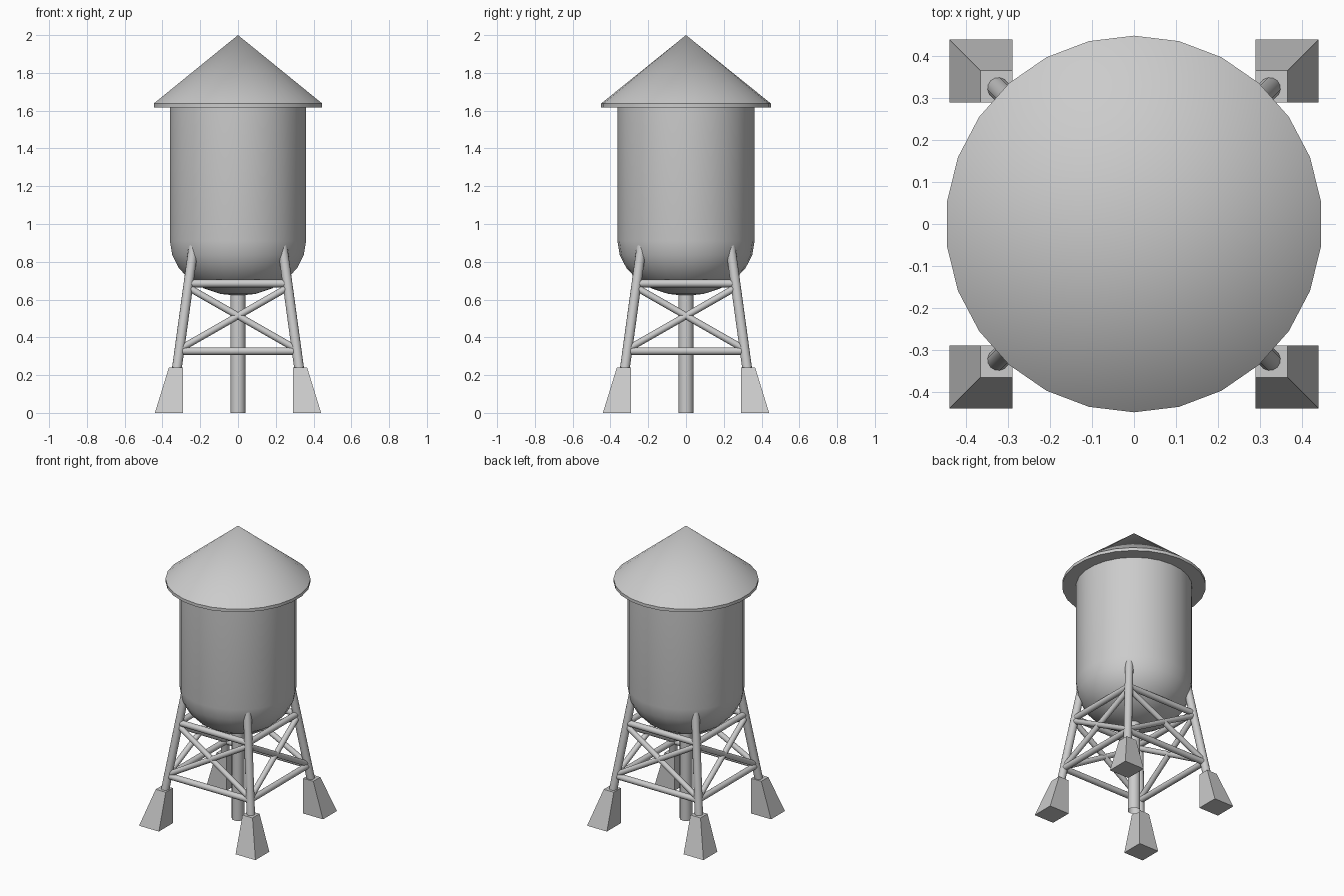
import bpy, bmesh, math
from mathutils import Vector

if "Cube" in bpy.data.objects:
    bpy.data.objects.remove(bpy.data.objects["Cube"])

SIDES = 26


def finish(name, bm, smooth=True):
    bmesh.ops.recalc_face_normals(bm, faces=bm.faces[:])
    me = bpy.data.meshes.new(name)
    bm.to_mesh(me)
    bm.free()
    ob = bpy.data.objects.new(name, me)
    bpy.context.collection.objects.link(ob)
    if smooth:
        bpy.ops.object.select_all(action='DESELECT')
        ob.select_set(True)
        bpy.context.view_layer.objects.active = ob
        bpy.ops.object.shade_smooth_by_angle(angle=math.radians(36))
    return ob


def lathe(name, profile, sides=SIDES):
    """Revolve (radius, z) points about z; the first corner faces +y."""
    bm = bmesh.new()
    rings = []
    for r, z in profile:
        if r == 0:
            rings.append([bm.verts.new((0, 0, z))] * sides)
        else:
            rings.append([bm.verts.new((r * math.sin(2 * math.pi * i / sides),
                                        r * math.cos(2 * math.pi * i / sides), z))
                          for i in range(sides)])
    for a, b in zip(rings, rings[1:]):
        for i in range(sides):
            j = (i + 1) % sides
            bm.faces.new(list(dict.fromkeys((a[i], a[j], b[j], b[i]))))
    return finish(name, bm)


def rod(name, p, q, r, sides=14):
    p, q = Vector(p), Vector(q)
    bm = bmesh.new()
    bmesh.ops.create_cone(bm, cap_ends=True, segments=sides,
                          radius1=r, radius2=r, depth=(q - p).length)
    rot = (q - p).to_track_quat('Z', 'Y').to_matrix().to_4x4()
    bmesh.ops.transform(bm, matrix=rot, verts=bm.verts[:])
    bmesh.ops.translate(bm, vec=(p + q) / 2, verts=bm.verts[:])
    return finish(name, bm)


def leg_offset(z):
    """Distance of a leg's axis from the centre planes at height z."""
    return 0.323 - 0.137 * (z - 0.24)


def leg_point(sx, sy, z):
    d = leg_offset(z)
    return (sx * d, sy * d, z)


# Tank with an elliptical bowl underneath
R, z_bowl, depth = 0.363, 0.91, 0.29
bowl = [(R * math.sin(a), z_bowl - depth * math.cos(a))
        for a in (math.radians(15 * i) for i in range(1, 7))]
lathe("tank", [(0, z_bowl - depth)] + bowl + [(R, 1.625)])

# Conical roof with a thin lip
lathe("roof", [(0, 1.617), (0.449, 1.617), (0.449, 1.638), (0, 2.0)])

# Open-ended central pipe
lathe("riser_pipe", [(0.039, 0.0), (0.039, 0.66)], 18)

# Legs and tapered footings
corners = [(1, 1), (-1, 1), (-1, -1), (1, -1)]
for n, (sx, sy) in enumerate(corners, 1):
    rod(f"leg_{n}", leg_point(sx, sy, 0.2), leg_point(sx, sy, 0.92), 0.026)
    bm = bmesh.new()
    bmesh.ops.create_cube(bm, size=1)
    for v in bm.verts:
        top = v.co.z > 0
        outer = 0.366 if top else 0.44
        v.co = (sx * (outer if v.co.x > 0 else 0.29),
                sy * (outer if v.co.y > 0 else 0.29), 0.24 if top else 0)
    finish(f"footing_{n}", bm, smooth=False)

# Horizontal and crossed braces on each side
for n in range(4):
    a, b = corners[n], corners[(n + 1) % 4]
    for label, za, zb, r in (("lower_rail", 0.327, 0.327, 0.02),
                             ("upper_rail", 0.685, 0.685, 0.02),
                             ("rising_brace", 0.337, 0.665, 0.018),
                             ("falling_brace", 0.665, 0.337, 0.018)):
        rod(f"{label}_{n + 1}", leg_point(*a, za), leg_point(*b, zb), r)
